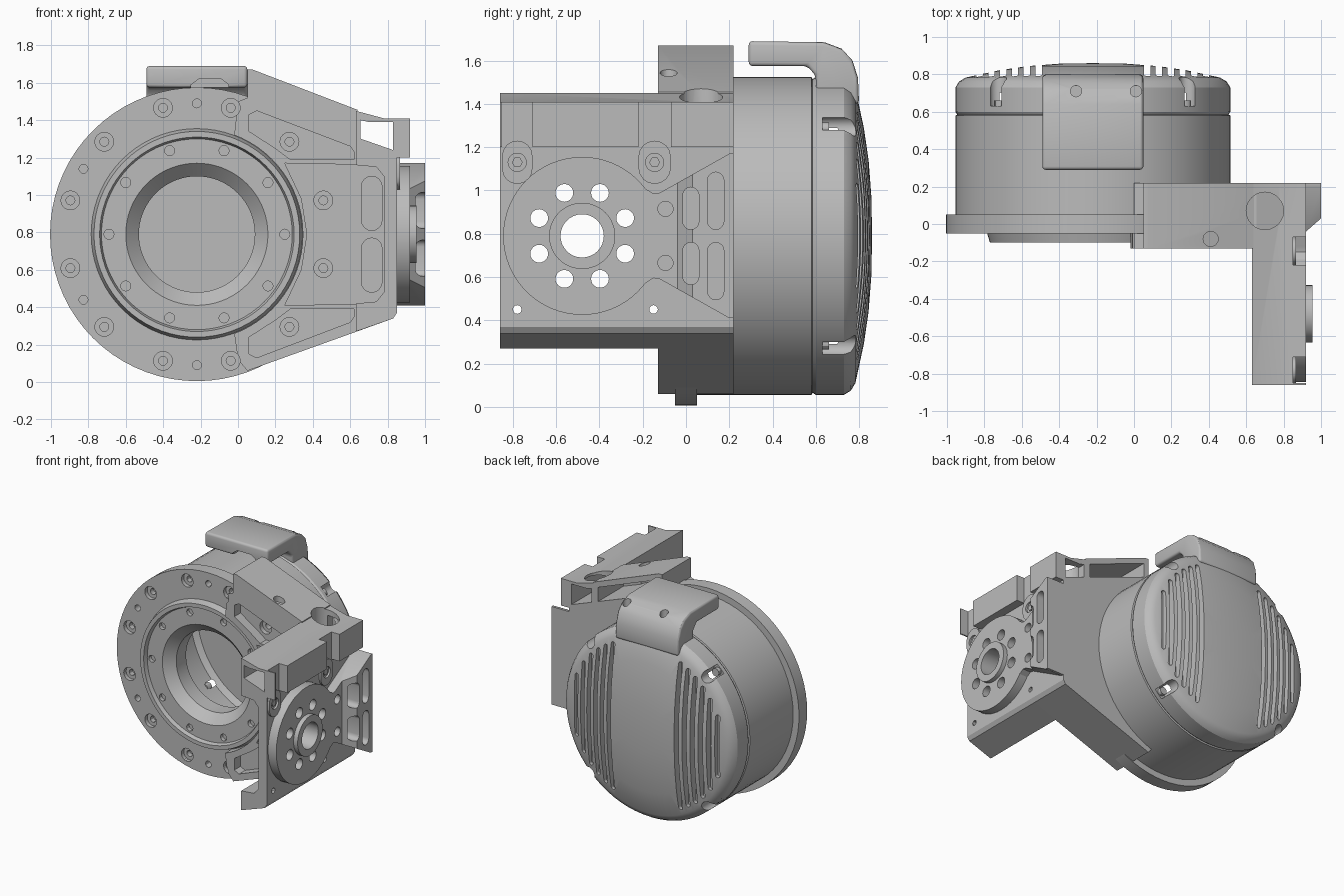
import bpy, bmesh
from math import sin, cos, pi, radians, sqrt

if "Cube" in bpy.data.objects:
    bpy.data.objects.remove(bpy.data.objects["Cube"])

GREY = (0.5, 0.5, 0.5, 1)
metal = bpy.data.materials.new("machined grey")
metal.use_nodes = True
metal.diffuse_color = GREY
metal.node_tree.nodes["Principled BSDF"].inputs["Base Color"].default_value = GREY

CX, CZ = -0.22, 0.79      # drive axis, along y
HY, HZ = -0.48, 0.79      # hub axis, along x


def circle(u, v, r, n=24):
    return [(u + r * cos(2 * pi * i / n), v + r * sin(2 * pi * i / n)) for i in range(n)]


def ring(u, v, r, count, start):
    return [(u + r * cos(radians(start) + 2 * pi * i / count),
             v + r * sin(radians(start) + 2 * pi * i / count)) for i in range(count)]


def slot(u0, u1, v0, v1):
    """Upright slot with round ends."""
    r, u = (u1 - u0) / 2, (u0 + u1) / 2
    top = [(u + r * cos(pi * i / 8), v1 - r + r * sin(pi * i / 8)) for i in range(9)]
    return top + [(u - r * cos(pi * i / 8), v0 + r - r * sin(pi * i / 8)) for i in range(9)]


def mirror_z(pts):
    return [(u, 2 * CZ - v) for u, v in pts]


def finish(name, bm):
    bmesh.ops.recalc_face_normals(bm, faces=bm.faces[:])
    me = bpy.data.meshes.new(name)
    bm.to_mesh(me)
    bm.free()
    me.materials.append(metal)
    ob = bpy.data.objects.new(name, me)
    bpy.context.scene.collection.objects.link(ob)
    return ob


def prism(name, axis, a, b, *outlines):
    """Extrude outlines along an axis from a to b."""
    place = {"x": lambda u, v, w: (w, u, v), "y": lambda u, v, w: (u, w, v),
             "z": lambda u, v, w: (u, v, w)}[axis]
    bm = bmesh.new()
    for pts in outlines:
        lo = [bm.verts.new(place(u, v, a)) for u, v in pts]
        hi = [bm.verts.new(place(u, v, b)) for u, v in pts]
        bm.faces.new(lo)
        bm.faces.new(hi)
        for i in range(len(pts)):
            j = (i + 1) % len(pts)
            bm.faces.new((lo[i], lo[j], hi[j], hi[i]))
    return finish(name, bm)


def revolve(name, profile, n=72):
    """Spin a closed (radius, y) profile about the drive axis."""
    bm = bmesh.new()
    vs = [bm.verts.new((CX + r, y, CZ)) for r, y in profile]
    es = [bm.edges.new((vs[i], vs[(i + 1) % len(vs)])) for i in range(len(vs))]
    bmesh.ops.spin(bm, geom=vs + es, cent=(CX, 0, CZ), axis=(0, 1, 0), angle=2 * pi, steps=n)
    bmesh.ops.remove_doubles(bm, verts=bm.verts[:], dist=0.0001)
    return finish(name, bm)


def bake(ob):
    dg = bpy.context.evaluated_depsgraph_get()
    me = bpy.data.meshes.new_from_object(ob.evaluated_get(dg))
    ob.modifiers.clear()
    ob.data = me


def boolean(ob, axis, a, b, *outlines, op="DIFFERENCE"):
    tool = prism("cutter", axis, a, b, *outlines)
    mod = ob.modifiers.new("cut", "BOOLEAN")
    mod.operation, mod.solver, mod.object = op, "EXACT", tool
    bake(ob)
    bpy.data.objects.remove(tool)


def bevel(ob, width, segments=3):
    mod = ob.modifiers.new("bevel", "BEVEL")
    mod.width, mod.segments, mod.limit_method = width, segments, "ANGLE"
    mod.angle_limit = radians(40)
    bake(ob)


# Drive housing: flange, drum and open bore with raised lip
housing = revolve("drive_housing", [
    (.785, -.05), (.785, .05), (.735, .05), (.735, .58), (.725, .585), (.68, .585), (.68, .12),
    (.31, .12), (.31, 0), (.38, -.07), (.51, -.07), (.52, -.1), (.55, -.1), (.565, -.05)])
flange_bolts = [circle(u, v, .05) for u, v in ring(CX, CZ, .7, 12, 15)]
boolean(housing, "y", -.2, -.02, *flange_bolts)
boolean(housing, "y", -.1, .02, *[circle(u, v, .024, 12) for u, v in
                                  ring(CX, CZ, .7, 12, 15) + ring(CX, CZ, .7, 6, 30)])
boolean(housing, "y", -.2, -.04, *[circle(u, v, .027, 12) for u, v in ring(CX, CZ, .47, 10, 0)])

# Domed rear cap with cooling grooves and screw notches
cap = revolve("rear_cap", [
    (.725, .585), (.735, .6), (.735, .73), (.715, .762), (.68, .783), (.5, .822), (.35, .844),
    (.18, .857), (0, .86), (0, .73), (.64, .73), (.68, .7), (.68, .585)])
grooves = []
for k in range(6):
    d = .29 + .063 * k
    half = sqrt(.66 ** 2 - d ** 2) - .02
    for s in (-1, 1):
        grooves.append(slot(CX + s * d - .017, CX + s * d + .017, CZ - half, CZ + half))
boolean(cap, "y", .762, .95, *grooves)
for u, v in ring(CX, CZ, .715, 4, 45):
    boolean(cap, "y", .63, .95, circle(u, v, .045))
for u, v in ring(CX, CZ, .70, 4, 45):
    prism("cap_screw", "y", .61, .66, circle(u, v, .03, 12))

# Hooked cover on top of the cap
hook = prism("top_cover", "x", -.49, .05, [
    (.29, 1.69), (.64, 1.685), (.72, 1.655), (.77, 1.6), (.795, 1.52), (.80, 1.4), (.6, 1.4),
    (.6, 1.53), (.56, 1.575), (.29, 1.575)])
bevel(hook, .018)
boolean(hook, "y", .2, .5, [(-.25, 1.5), (-.25, 1.59), (-.21, 1.62), (-.09, 1.62),
                            (-.05, 1.59), (-.05, 1.5)])
boolean(hook, "z", 1.6, 1.8, circle(-.31, .71, .03), circle(.01, .71, .03))

# Adapter block clasping the flange
adapter = prism("adapter_block", "y", -.13, .22, [
    (0, 1.5), (.05, 1.52), (.83, 1.23), (.85, 1.2), (.85, .37), (.83, .34), (.05, .06),
    (0, .12), (-.02, .26), (-.02, 1.32)])
boolean(adapter, "y", -.3, -.02, circle(CX, CZ, .567, 72))
boolean(adapter, "y", -.04, .4, circle(CX, CZ, .725, 72))
corner = [(.06, 1.43), (.1, 1.45), (.6, 1.26), (.62, 1.23), (.62, 1.19), (.28, 1.19),
          (.2, 1.25), (.06, 1.34)]
middle = [(.25, 1.17), (.74, 1.16), (.78, 1.1), (.78, .48), (.74, .42), (.25, .41),
          (.34, .6), (.37, .79), (.34, .98)]
boolean(adapter, "y", -.3, -.055, corner, mirror_z(corner), middle)
recess = slot(.66, .77, .81, 1.1)
boolean(adapter, "y", -.3, -.03, recess, mirror_z(recess))
boolean(adapter, "y", -.3, -.02, *flange_bolts)

# Sloping upper arm, hollow from behind
arm = prism("upper_arm", "y", -.13, .22, [(.05, 1.51), (.05, 1.67), (.08, 1.67), (.64, 1.455),
                                          (.64, 1.3)])
boolean(arm, "y", -.09, .4, [(.09, 1.3), (.09, 1.62), (.6, 1.425), (.6, 1.3)])
boolean(arm, "z", 1.3, 1.9, circle(.41, -.08, .04), circle(.7, .07, .1))

# Side channel that carries the hub
lower = [(.63, .27), (.83, .34), (.85, .37)]
inner = [(.78, .48), (.74, .43), (.63, .42)]
channel = prism("side_channel", "y", -.86, -.12,
                lower + mirror_z(lower)[::-1] + mirror_z(inner)[::-1] + inner)
through = [circle(HY, HZ, .1, 32)] + [circle(u, v, .041) for u, v in ring(HY, HZ, .215, 8, 22.5)]
small = [circle(y, .45, .02, 12) for y in (-.78, -.15)]
boolean(channel, "x", .5, 1.2, *through, *small)

# Boxed rail along the top of the channel
rail = prism("top_rail", "y", -.86, .22, [(.63, 1.29), (.63, 1.45), (.78, 1.41), (.92, 1.41),
                                          (.92, 1.2), (.83, 1.2)])
boolean(rail, "y", -1, 1, [(.655, 1.29), (.655, 1.4), (.7, 1.39), (.83, 1.39), (.83, 1.225)])
pads = [(-.85, -.71), (-.22, -.07)]
boolean(rail, "x", .85, 1.2, *[slot(a, b, 1.02, 1.6) for a, b in pads])
boolean(rail, "z", 1.3, 1.9, circle(.7, .07, .1))
for a, b in pads:
    mid = (a + b) / 2
    pad = prism("screw_pad", "x", .84, .865, slot(a, b, 1.03, 1.23))
    boolean(pad, "x", .85, 1, circle(mid, 1.13, .042))
    prism("pad_screw", "x", .83, .857, circle(mid, 1.13, .025, 6))

# Hub disc with raised collar and bolt circle
disc = prism("hub_disc", "x", .84, .92, circle(HY, HZ, .365, 64))
boolean(disc, "x", .5, 1.2, *through)
collar = prism("hub_collar", "x", .84, .955, circle(HY, HZ, .153, 48))
boolean(collar, "x", .5, 1.2, circle(HY, HZ, .1, 32))

# Flared wing joining the hub to the adapter
wing = prism("flared_wing", "z", .3, 1.3, [(.84, -.2), (.92, -.2), (.92, -.04), (1, .03),
                                           (1, .22), (.84, .22)])
boolean(wing, "x", .5, 1.2, [(-.19, 1.01), (-.15, .985), (-.12, .99), (.2, 1.17), (.22, 1.17),
                             (.22, .41), (.2, .41), (-.12, .59), (-.15, .595), (-.19, .57)],
        op="INTERSECT")
inboard, outboard = slot(-.015, .06, .82, 1.015), slot(.1, .175, .82, 1.085)
eye = circle(-.095, .915, .035)
boolean(wing, "x", .87, 1.2, *[p for s in (inboard, outboard, eye) for p in (s, mirror_z(s))])

# Smooth the round faces, keep machined edges sharp
bpy.ops.object.select_all(action="DESELECT")
for ob in bpy.context.scene.objects:
    if ob.type == "MESH":
        ob.select_set(True)
        bpy.context.view_layer.objects.active = ob
bpy.ops.object.shade_smooth_by_angle(angle=radians(30))
